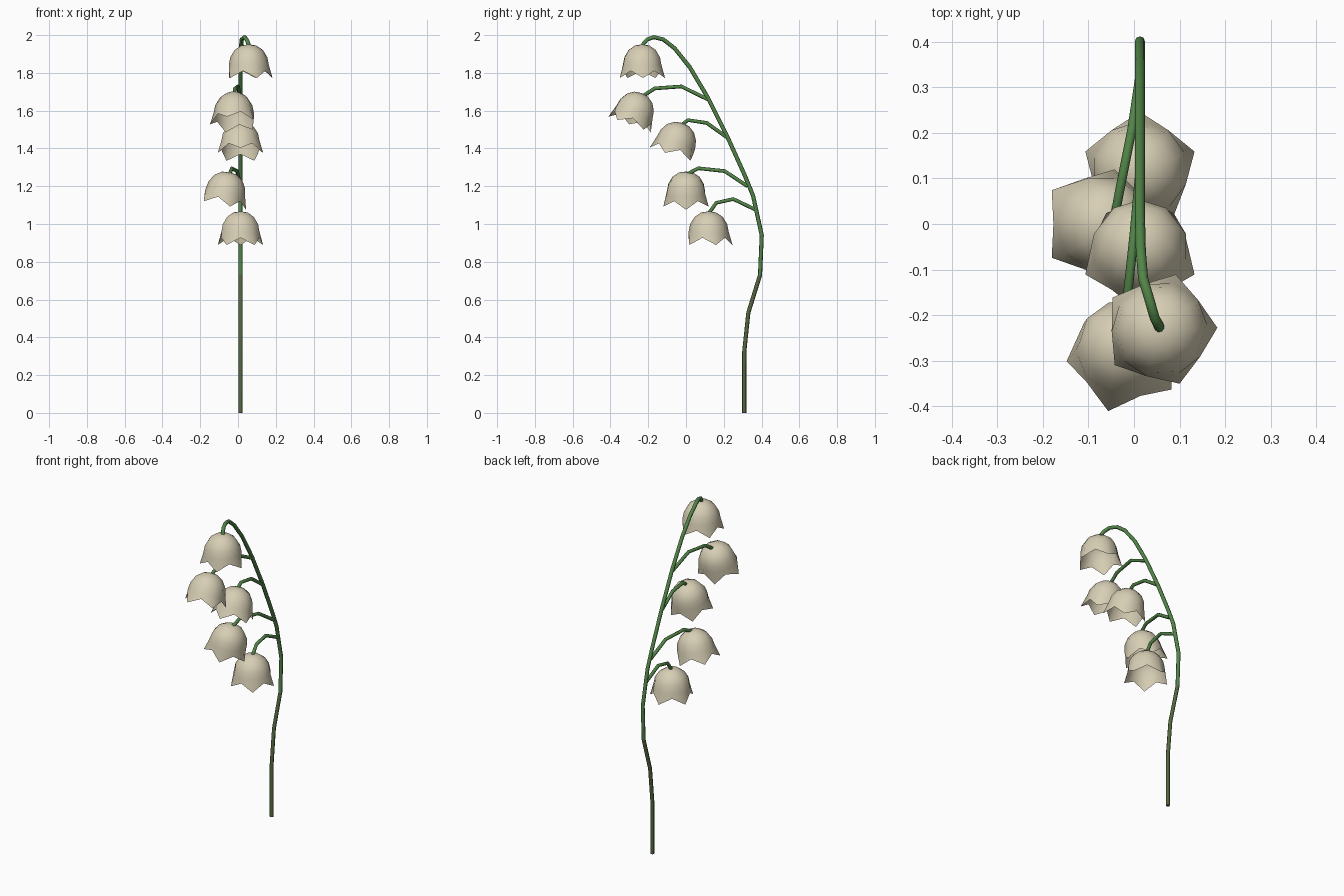
import bpy, bmesh, math
from mathutils import Vector, Matrix

if "Cube" in bpy.data.objects:
    bpy.data.objects.remove(bpy.data.objects["Cube"])


def material(name, rgb):
    m = bpy.data.materials.new(name)
    m.diffuse_color = (*rgb, 1)
    m.use_nodes = True
    m.node_tree.nodes["Principled BSDF"].inputs["Base Color"].default_value = m.diffuse_color
    return m


CREAM = material("cream petal", (0.68, 0.62, 0.46))
GREEN = material("leaf green", (0.085, 0.235, 0.065))
OLIVE = material("olive stem", (0.09, 0.135, 0.05))


def tube(name, points, radius, mats):
    """Faceted tube along a polyline, turned into a mesh."""
    cu = bpy.data.curves.new(name, 'CURVE')
    cu.dimensions = '3D'
    cu.bevel_depth = radius
    cu.bevel_resolution = 2
    cu.use_fill_caps = True
    sp = cu.splines.new('POLY')
    sp.points.add(len(points) - 1)
    for p, co in zip(sp.points, points):
        p.co = (*co, 1)
    ob = bpy.data.objects.new(name, cu)
    bpy.context.collection.objects.link(ob)
    bpy.ops.object.select_all(action='DESELECT')
    ob.select_set(True)
    bpy.context.view_layer.objects.active = ob
    bpy.ops.object.convert(target='MESH')
    ob = bpy.context.object
    ob.data.materials.clear()
    for m in mats:
        ob.data.materials.append(m)
    bpy.ops.object.shade_smooth_by_angle(angle=math.radians(50))
    return ob


# bell profile (radius, depth below apex); the rim alternates tip and notch
PROFILE = [(0.040, -0.006), (0.075, -0.030), (0.098, -0.068), (0.106, -0.108)]
TIP, NOTCH = (0.126, -0.178), (0.106, -0.140)


def bell(name, apex, down, turn):
    bm = bmesh.new()
    top = bm.verts.new((0, 0, 0))
    rings = []
    for k in range(len(PROFILE) + 1):
        ring = []
        for i in range(10):
            r, z = PROFILE[k] if k < len(PROFILE) else (TIP, NOTCH)[i % 2]
            a = math.radians(turn + 36 * i)
            ring.append(bm.verts.new((r * math.cos(a), r * math.sin(a), z)))
        rings.append(ring)
    for i in range(10):
        j = (i + 1) % 10
        bm.faces.new((top, rings[0][i], rings[0][j]))
        for a, b in zip(rings, rings[1:]):
            bm.faces.new((a[i], b[i], b[j], a[j]))
    for f in bm.faces:
        f.smooth = True
    # tilt from straight down to the hanging direction
    rot = Vector((0, 0, -1)).rotation_difference(Vector(down)).to_matrix().to_4x4()
    bm.transform(Matrix.Translation(apex) @ rot)
    me = bpy.data.meshes.new(name)
    bm.to_mesh(me)
    bm.free()
    me.materials.append(CREAM)
    bpy.context.collection.objects.link(bpy.data.objects.new(name, me))


# main stem, arching forward to the top flower
X = 0.013
stem = tube("main_stem", [
    (X, 0.308, 0), (X, 0.308, 0.32), (X, 0.33, 0.53), (X, 0.392, 0.73),
    (X, 0.401, 0.94), (X, 0.355, 1.15), (X, 0.31, 1.26), (X, 0.22, 1.46),
    (X, 0.115, 1.67), (X, 0.02, 1.83), (0.015, -0.06, 1.93),
    (0.02, -0.12, 1.977), (0.035, -0.17, 1.989), (0.045, -0.205, 1.977),
    (0.055, -0.225, 1.955), (0.057, -0.23, 1.935)], 0.011, [GREEN, OLIVE])
for f in stem.data.polygons:
    f.material_index = 1 if f.center.z < 0.8 else 0

# flower stalks
tube("stalk_1", [(X, 0.37, 1.075), (X, 0.25, 1.132), (X, 0.16, 1.112),
                 (X, 0.12, 1.055)], 0.010, [GREEN])
tube("stalk_2", [(X, 0.325, 1.2), (-0.005, 0.205, 1.28), (-0.033, 0.065, 1.295),
                 (-0.045, 0.0, 1.26)], 0.010, [GREEN])
tube("stalk_3", [(X, 0.215, 1.46), (X, 0.11, 1.535), (X, 0.01, 1.55),
                 (X, -0.035, 1.515)], 0.010, [GREEN])
tube("stalk_4", [(X, 0.115, 1.66), (0.0, -0.025, 1.728), (-0.015, -0.165, 1.718),
                 (-0.022, -0.24, 1.67)], 0.010, [GREEN])

# bells: apex, hanging direction, turn of the first lobe
bell("bell_1", (X, 0.12, 1.067), (0, 0, -1), 90)
bell("bell_2", (-0.045, 0.0, 1.275), (-0.2, 0, -0.98), 0)
bell("bell_3", (X, -0.02, 1.535), (0, -0.3, -0.95), 54)
bell("bell_4", (-0.022, -0.235, 1.693), (0, -0.35, -0.94), 38)
bell("bell_5", (0.057, -0.232, 1.951), (0, 0, -1), 2)
